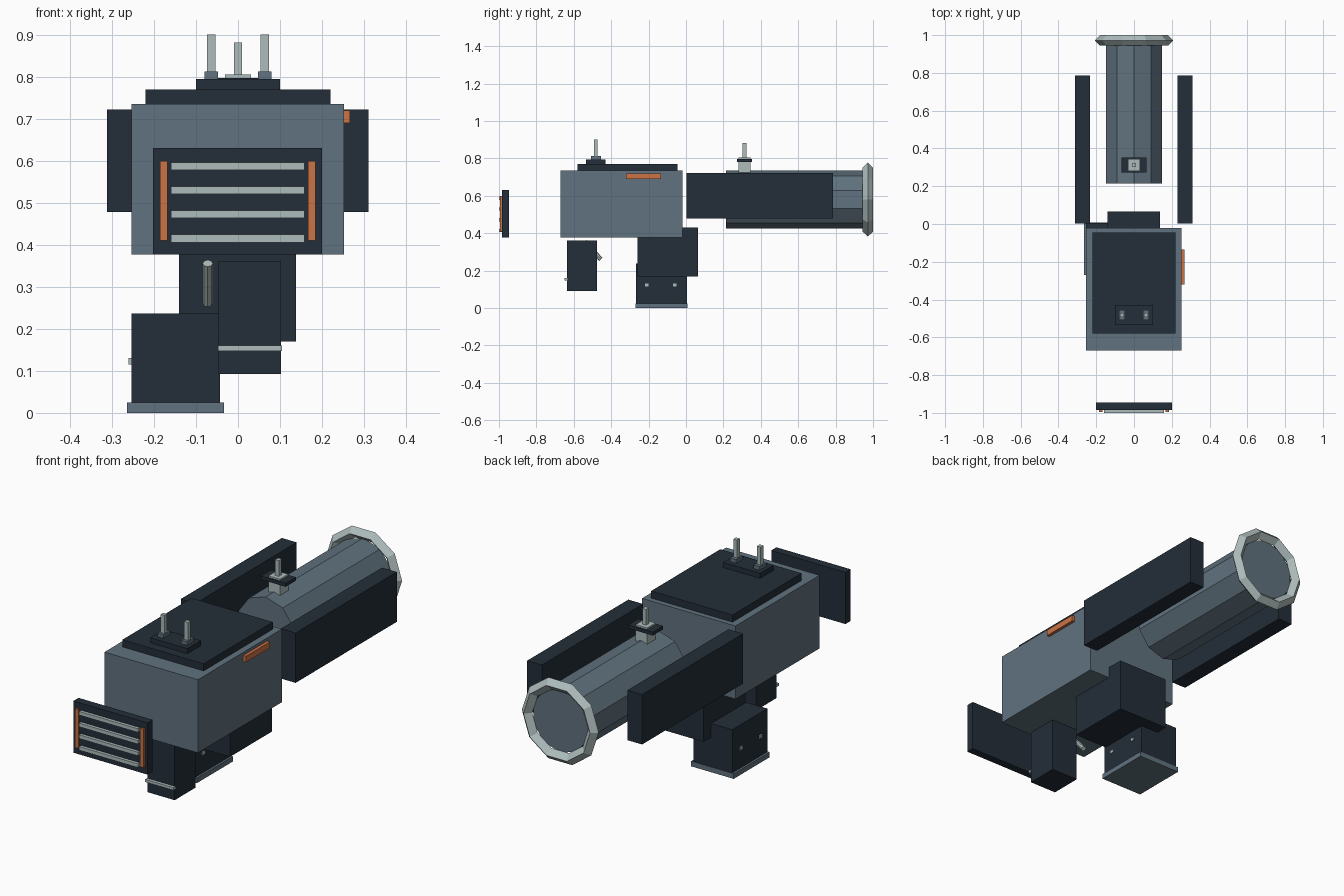
import bpy
from math import radians
from mathutils import Vector, Matrix

cube = bpy.data.objects.get("Cube")
if cube:
    bpy.data.objects.remove(cube, do_unlink=True)


def make_material(name, hex_code):
    srgb = [int(hex_code[i:i + 2], 16) / 255 for i in (0, 2, 4)]
    colour = [((c + 0.055) / 1.055) ** 2.4 for c in srgb] + [1]
    m = bpy.data.materials.new(name)
    m.use_nodes = True
    m.diffuse_color = colour
    m.node_tree.nodes["Principled BSDF"].inputs["Base Color"].default_value = colour
    return m


slate = make_material("slate grey", "60727E")
dark = make_material("dark navy", "232E38")
pale = make_material("pale metal", "AEBCBC")
orange = make_material("orange", "CC7345")


def finish(name, mat):
    ob = bpy.context.object
    ob.name = ob.data.name = name
    ob.data.materials.append(mat)
    return ob


def box(name, mat, x, y, z):
    """Box given as low and high limits on each axis."""
    lo, hi = Vector((x[0], y[0], z[0])), Vector((x[1], y[1], z[1]))
    bpy.ops.mesh.primitive_cube_add(size=1)
    ob = finish(name, mat)
    ob.data.transform(Matrix.Diagonal((*(hi - lo), 1)))
    ob.location = (lo + hi) / 2
    return ob


def rod(name, mat, start, end, radius, sides):
    """Flat-faced prism between two points."""
    a, b = Vector(start), Vector(end)
    bpy.ops.mesh.primitive_cylinder_add(vertices=sides, radius=radius, depth=(b - a).length)
    ob = finish(name, mat)
    ob.location = (a + b) / 2
    ob.rotation_euler = (b - a).to_track_quat('Z', 'Y').to_euler()
    return ob


# Main body with its stepped top cover
box("body", slate, (-0.254, 0.252), (-0.67, -0.02), (0.377, 0.735))
box("top_cover", dark, (-0.22, 0.22), (-0.58, -0.045), (0.735, 0.77))
box("rear_sight_plate", dark, (-0.1, 0.1), (-0.535, -0.43), (0.77, 0.795))
box("side_indicator", orange, (0.25, 0.267), (-0.32, -0.135), (0.69, 0.72))

# Twin sight posts
for side, cx in (("right", -0.064), ("left", 0.064)):
    box(f"sight_foot_{side}", slate, (cx - 0.016, cx + 0.016), (-0.508, -0.455), (0.795, 0.812))
    box(f"sight_post_{side}", pale, (cx - 0.01, cx + 0.01), (-0.493, -0.472), (0.812, 0.9))

# Front grille
box("grille_panel", dark, (-0.202, 0.2), (-0.985, -0.945), (0.377, 0.63))
for side, cx in (("right", -0.177), ("left", 0.176)):
    box(f"grille_bar_{side}", orange, (cx - 0.009, cx + 0.009), (-0.995, -0.985), (0.41, 0.6))
for i in range(4):
    cz = 0.415 + i * 0.0573
    box(f"grille_slat_{i + 1}", pale, (-0.16, 0.158), (-1, -0.985), (cz - 0.009, cz + 0.009))

# Front grip and its band
box("front_grip", dark, (-0.046, 0.102), (-0.635, -0.475), (0.092, 0.362))
box("grip_band", pale, (-0.048, 0.105), (-0.65, -0.633), (0.147, 0.16))

# Trigger
rod("trigger", pale, (-0.072, -0.455, 0.26), (-0.072, -0.54, 0.356), 0.012, 8)

# Rear grip block, offset handle and foot plate
box("grip_block", dark, (-0.14, 0.138), (-0.26, 0.065), (0.17, 0.432))
box("rear_handle", dark, (-0.254, -0.043), (-0.266, 0.005), (0.025, 0.237))
box("foot_plate", slate, (-0.264, -0.033), (-0.27, 0.008), (0, 0.025))
for i, cy in enumerate((-0.21, -0.06)):
    box(f"handle_pin_{i + 1}", pale, (-0.26, -0.037), (cy - 0.01, cy + 0.01), (0.115, 0.131))

# Side rails
for side, cx in (("right", -0.272), ("left", 0.27)):
    box(f"side_rail_{side}", dark, (cx - 0.04, cx + 0.04), (0.003, 0.785), (0.478, 0.722))

# Ten-sided barrel with a vertex on top
bpy.ops.mesh.primitive_cylinder_add(vertices=10, radius=0.155, depth=0.755,
                                    location=(0, 0.5925, 0.58),
                                    rotation=(radians(90), 0, 0))
finish("barrel", slate)

# Faceted end ring
bpy.ops.mesh.primitive_torus_add(major_segments=10, minor_segments=4,
                                 major_radius=0.18, minor_radius=0.028,
                                 location=(0, 0.972, 0.58),
                                 rotation=(radians(90), 0, 0))
ring = finish("end_ring", pale)
ring.data.shade_flat()

# Barrel sight
box("barrel_sight_block", pale, (-0.031, 0.031), (0.28, 0.345), (0.715, 0.805))
box("barrel_sight_plate", dark, (-0.067, 0.067), (0.273, 0.352), (0.78, 0.797))
box("barrel_sight_post", pale, (-0.01, 0.01), (0.301, 0.324), (0.805, 0.882))
